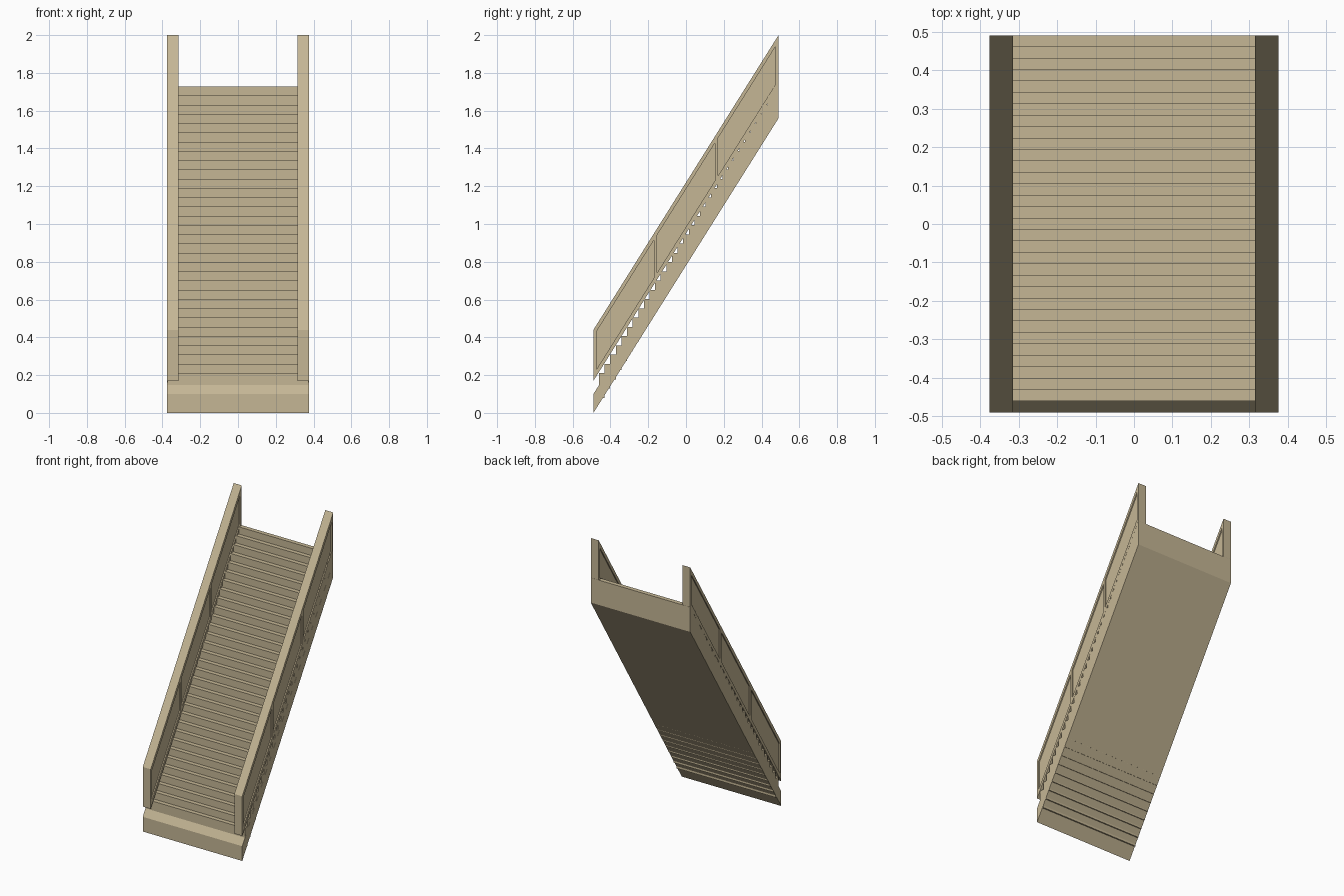
import bpy, bmesh

if "Cube" in bpy.data.objects:
    bpy.data.objects.remove(bpy.data.objects["Cube"])

SLOPE = 1.592          # rise of the flight per unit of run
Y0, Y1 = -0.49, 0.49   # front and back ends
HALF_W = 0.375         # half of the overall width
RAIL_W = 0.06          # thickness of a side wall

tan = bpy.data.materials.new("tan")
tan.diffuse_color = (0.56, 0.47, 0.30, 1.0)
tan.use_nodes = True
tan.node_tree.nodes["Principled BSDF"].inputs["Base Color"].default_value = tan.diffuse_color


def add_prism(bm, profile, xa, xb):
    """Extrude a (y, z) outline between two x positions."""
    a = [bm.verts.new((xa, y, z)) for y, z in profile]
    b = [bm.verts.new((xb, y, z)) for y, z in profile]
    n = len(profile)
    bm.faces.new(a)
    bm.faces.new(b[::-1])
    for i in range(n):
        j = (i + 1) % n
        bm.faces.new((a[j], a[i], b[i], b[j]))


def sloped(ya, yb, low, high):
    """Parallelogram outline; low and high are heights at the front end."""
    za, zb = (ya - Y0) * SLOPE, (yb - Y0) * SLOPE
    return [(ya, low + za), (yb, low + zb), (yb, high + zb), (ya, high + za)]


def make(name, pieces):
    bm = bmesh.new()
    for profile, xa, xb in pieces:
        add_prism(bm, profile, xa, xb)
    bmesh.ops.recalc_face_normals(bm, faces=bm.faces[:])
    mesh = bpy.data.meshes.new(name)
    bm.to_mesh(mesh)
    bm.free()
    mesh.materials.append(tan)
    obj = bpy.data.objects.new(name, mesh)
    bpy.context.collection.objects.link(obj)
    return obj


# sloping base slab under the flight
make("base_slab", [(sloped(Y0, Y1, 0.0, 0.10), -HALF_W, HALF_W)])

# steps, slightly steeper than the slab so the lowest ones poke out beneath
COUNT, RUN, RISE, DEPTH = 32, 0.0297, 0.049, 0.13
steps = []
for i in range(COUNT):
    ya, top = -0.4605 + i * RUN, 0.21 + i * RISE
    yb = ya + RUN
    steps.append(([(ya, top - DEPTH), (yb, top - DEPTH), (yb, top), (ya, top)],
                  -HALF_W + 0.0005, HALF_W - 0.0005))
make("steps", steps)

# side walls: recessed panels framed by rails and posts
LOW, HIGH, RECESS, POST = 0.17, 0.44, 0.008, 0.016
for side, name in ((-1, "left"), (1, "right")):
    xi, xo = side * (HALF_W - RAIL_W), side * HALF_W
    make(name + "_wall_panel", [(sloped(Y0 + 0.005, Y1 - 0.005, LOW + 0.01, HIGH - 0.01),
                                 xi + side * RECESS, xo - side * RECESS)])
    make(name + "_handrail", [(sloped(Y0, Y1, HIGH - 0.035, HIGH), xi, xo)])
    make(name + "_bottom_rail", [(sloped(Y0, Y1, LOW, LOW + 0.035), xi, xo)])
    posts = []
    for k in range(4):
        ya = Y0 + k * (Y1 - Y0 - POST) / 3
        posts.append((sloped(ya, ya + POST, LOW + 0.035, HIGH - 0.035), xi, xo))
    make(name + "_wall_posts", posts)
